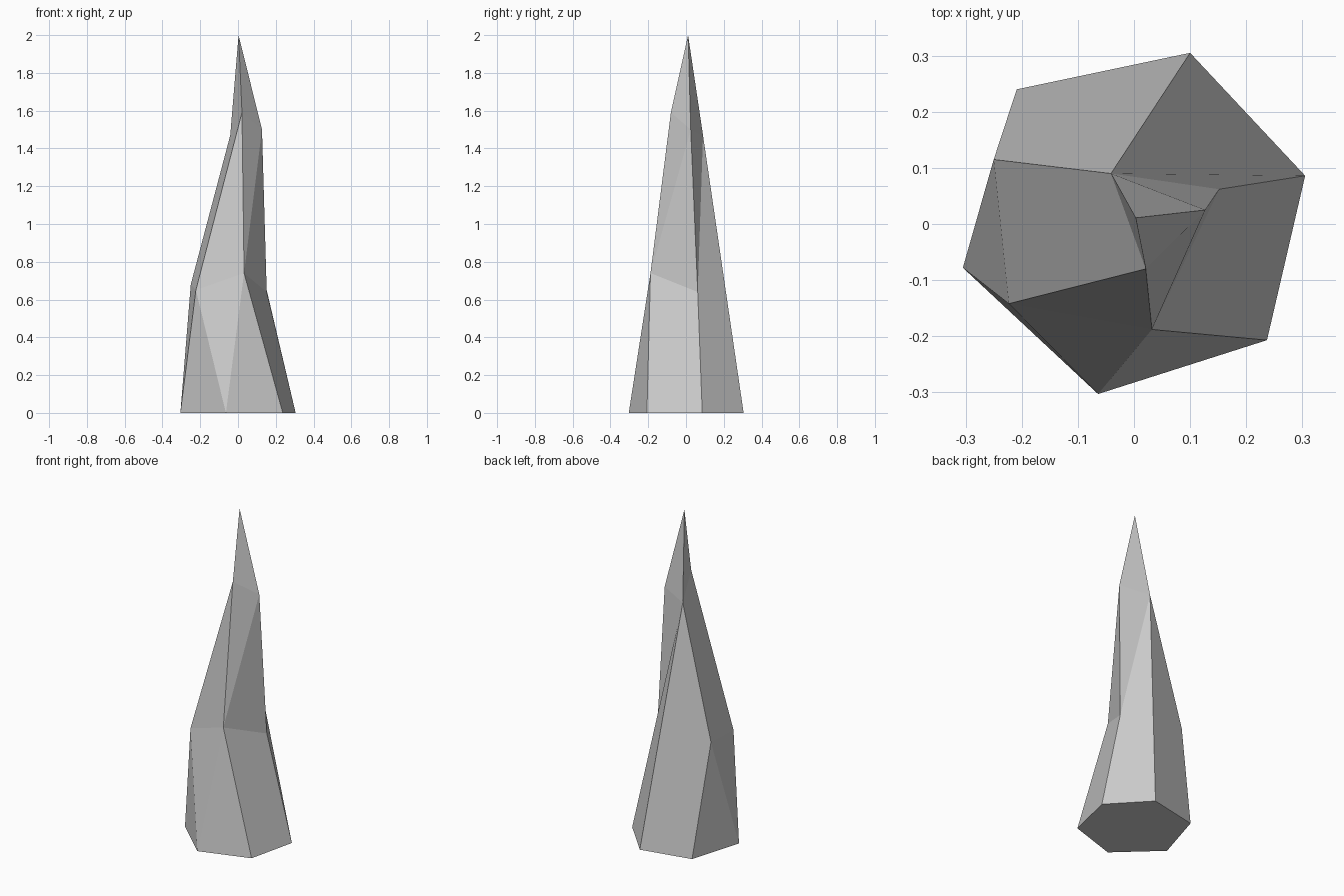
import bpy, bmesh

if "Cube" in bpy.data.objects:
    bpy.data.objects.remove(bpy.data.objects["Cube"])

# Cross-sections of the faceted spike, bottom to top
base = [(0.305, 0.086, 0), (0.10, 0.305, 0), (-0.209, 0.24, 0),
        (-0.305, -0.078, 0), (-0.064, -0.303, 0), (0.237, -0.207, 0)]
middle = [(-0.25, 0.115, 0.68), (-0.223, -0.142, 0.65),
          (0.032, -0.188, 0.74), (0.152, 0.062, 0.64)]
upper = [(-0.041, 0.09, 1.47), (0.021, -0.08, 1.59), (0.127, 0.025, 1.50)]
tip = (0.003, 0.011, 2.0)

bm = bmesh.new()
b = [bm.verts.new(p) for p in base]
m = [bm.verts.new(p) for p in middle]
u = [bm.verts.new(p) for p in upper]
t = bm.verts.new(tip)

# Underside and lower facets
facets = [b[::-1],
          (b[1], b[2], m[0], u[0]), (b[2], b[3], m[0]), (b[3], m[1], m[0]),
          (b[3], b[4], m[1]), (b[4], m[2], m[1]), (b[4], b[5], m[2]),
          (b[5], b[0], m[3], m[2]), (b[0], b[1], u[0], m[3])]
# Upper facets
facets += [(m[0], m[1], u[1], u[0]), (m[1], m[2], u[1]), (m[2], u[2], u[1]),
           (m[2], m[3], u[2]), (m[3], u[0], u[2])]
# Pointed tip
facets += [(u[i], u[(i + 1) % 3], t) for i in range(3)]
for f in facets:
    bm.faces.new(f)
bmesh.ops.recalc_face_normals(bm, faces=bm.faces)

mesh = bpy.data.meshes.new("rock_spike")
bm.to_mesh(mesh)
bm.free()
bpy.context.collection.objects.link(bpy.data.objects.new("rock_spike", mesh))
